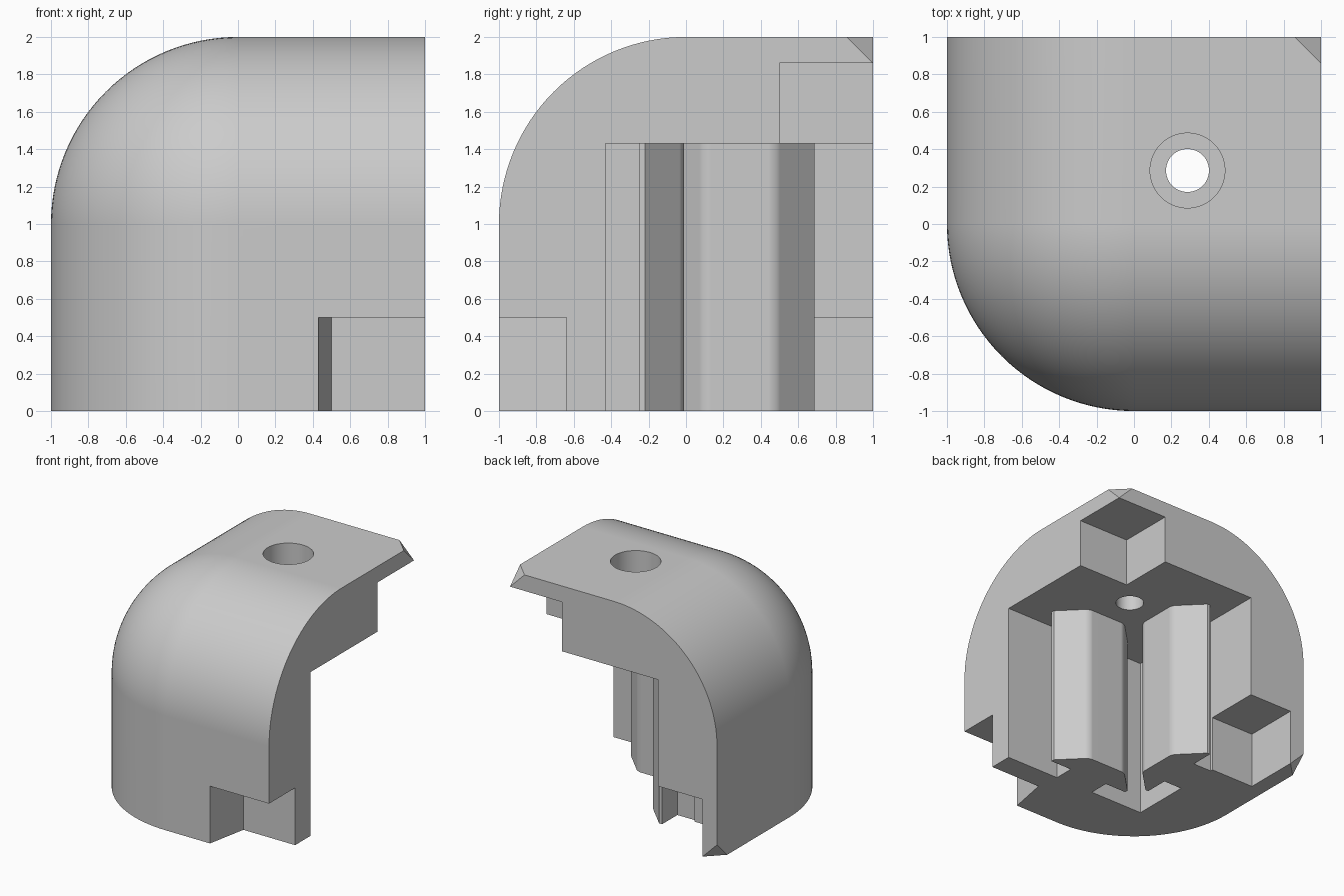
import bpy, bmesh, math
from mathutils import Vector

if "Cube" in bpy.data.objects:
    bpy.data.objects.remove(bpy.data.objects["Cube"], do_unlink=True)

WALL = -0.43      # inner wall of the socket
CEILING = 1.43    # top of the socket
MID = 0.286       # centre of the socket

grey = bpy.data.materials.new("plain grey")
grey.use_nodes = True
COLOUR = (0.6, 0.6, 0.6, 1)
grey.diffuse_color = COLOUR
grey.node_tree.nodes["Principled BSDF"].inputs["Base Color"].default_value = COLOUR


def make_object(name, bm):
    bmesh.ops.recalc_face_normals(bm, faces=bm.faces[:])
    mesh = bpy.data.meshes.new(name)
    bm.to_mesh(mesh)
    bm.free()
    mesh.materials.append(grey)
    obj = bpy.data.objects.new(name, mesh)
    bpy.context.collection.objects.link(obj)
    return obj


def prism(outline, z0, z1):
    bm = bmesh.new()
    base = bm.faces.new([bm.verts.new((x, y, z0)) for x, y in outline])
    top = bmesh.ops.extrude_face_region(bm, geom=[base])["geom"]
    bmesh.ops.translate(bm, vec=(0, 0, z1 - z0),
                        verts=[g for g in top if isinstance(g, bmesh.types.BMVert)])
    return bm


def box(x0, x1, y0, y1, z0, z1):
    return prism([(x0, y0), (x1, y0), (x1, y1), (x0, y1)], z0, z1)


def circle(radius, count=64):
    steps = [2 * math.pi * i / count for i in range(count)]
    return [(MID + radius * math.cos(a), MID + radius * math.sin(a)) for a in steps]


def activate(obj):
    bpy.ops.object.select_all(action="DESELECT")
    obj.select_set(True)
    bpy.context.view_layer.objects.active = obj


def cut(target, bm):
    cutter = make_object("cutter", bm)
    cutter.hide_render = True
    mod = target.modifiers.new("cut", "BOOLEAN")
    mod.operation, mod.solver, mod.object = "DIFFERENCE", "EXACT", cutter
    activate(target)
    bpy.ops.object.modifier_apply(modifier=mod.name)
    bpy.data.objects.remove(cutter, do_unlink=True)


def smooth(obj):
    activate(obj)
    bpy.ops.object.shade_smooth_by_angle(angle=math.radians(20))
    mod = obj.modifiers.new("even shading", "WEIGHTED_NORMAL")
    mod.keep_sharp = True


# Outer shell: block with three rounded edges meeting in a ball corner
bm = box(-1, 1, -1, 1, 0, 2)
chamfered = [v for v in bm.verts
             if any((v.co - Vector(c)).length < 0.01 for c in ((1, 1, 2), (-1, 1, 0)))]
bmesh.ops.bevel(bm, geom=chamfered, offset=0.14, segments=1, affect="VERTICES")
corner = next(v for v in bm.verts if (v.co - Vector((-1, -1, 2))).length < 0.01)
bmesh.ops.bevel(bm, geom=list(corner.link_edges), offset=1, segments=32,
                profile=0.5, affect="EDGES")
bmesh.ops.remove_doubles(bm, verts=bm.verts[:], dist=0.0005)
shell = make_object("corner_shell", bm)

# Square socket, open to the right, back and bottom
cut(shell, box(WALL, 1.1, WALL, 1.1, -0.1, CEILING))
# Notches at the three corners
cut(shell, box(0.5, 1.1, 0.5, 1.1, 1.3, 1.86))
cut(shell, box(-0.86, -0.3, 0.5, 1.1, -0.1, 0.5))
cut(shell, prism([(0.41, -1.1), (1.1, -1.1), (1.1, -0.64), (0.5, -0.64), (0.43, -1)],
                 -0.1, 0.5))
# Screw hole with counterbore
cut(shell, prism(circle(0.115), 1.3, 2.1))
cut(shell, prism(circle(0.2), 1.64, 2.1))
smooth(shell)

# Slot rails: narrow neck and wide tapered head, one on each inner wall
half = [(0.19, WALL), (0.19, -0.25), (0.4, -0.25), (0.4, -0.22), (0.19, -0.01)]
rail = [(MID + x, y) for x, y in half] + [(MID - x, y) for x, y in reversed(half)]
for name, swap in (("front_rail", False), ("side_rail", True)):
    bm = prism([(y, x) if swap else (x, y) for x, y in rail], 0, CEILING)
    axis = 0 if swap else 1
    tips = [e for e in bm.edges
            if all(v.co[axis] > -0.02 for v in e.verts)
            and abs(e.verts[0].co.z - e.verts[1].co.z) > 1]
    bmesh.ops.bevel(bm, geom=tips, offset=0.035, segments=6, profile=0.5, affect="EDGES")
    smooth(make_object(name, bm))
